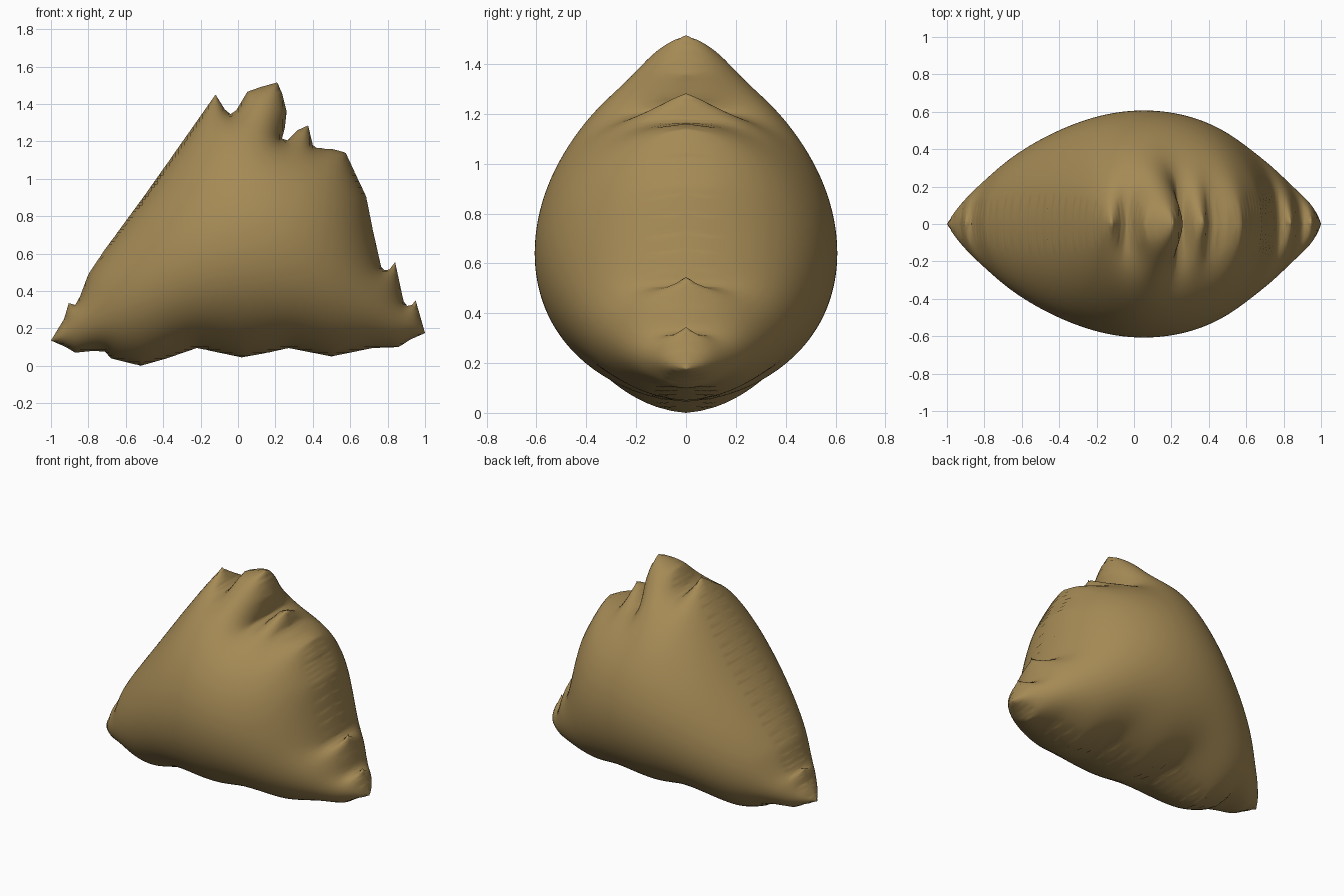
import bpy
import bmesh
from math import sqrt
from mathutils import Vector

CELL = 0.016      # spacing of the cloth grid
PUFF = 0.607      # greatest half thickness

# Seam outline (x, z), clockwise from the left tip
OUTLINE = [
    (-1, .135), (-.93, .25), (-.905, .335), (-.87, .325), (-.845, .37),
    (-.8, .49), (-.72, .61), (-.5, .91), (-.12, 1.45), (-.07, 1.37),
    (-.04, 1.345), (-.01, 1.365), (.05, 1.465), (.12, 1.49), (.21, 1.515),
    (.235, 1.46), (.26, 1.36), (.25, 1.27), (.235, 1.215), (.265, 1.205),
    (.32, 1.26), (.375, 1.285), (.4, 1.18), (.42, 1.165), (.5, 1.16),
    (.575, 1.14), (.685, .905), (.72, .73), (.765, .53), (.785, .51),
    (.81, .515), (.84, .555), (.885, .345), (.905, .32), (.93, .325),
    (.95, .35), (1, .175), (.92, .14), (.86, .1), (.72, .095), (.5, .05),
    (.27, .095), (.16, .07), (.02, .045), (-.1, .07), (-.22, .095),
    (-.38, .04), (-.52, 0), (-.68, .04), (-.71, .075), (-.77, .08),
    (-.87, .07), (-.92, .1),
]


def cut_grid(bm, axis, start, end):
    """Slice the flat panel into strips across one axis."""
    normal = Vector((0, 0, 0))
    normal[axis] = 1
    pos = start + CELL * 0.5
    while pos < end:
        geom = bm.verts[:] + bm.edges[:] + bm.faces[:]
        bmesh.ops.bisect_plane(bm, geom=geom, dist=1e-4,
                               plane_co=normal * pos, plane_no=normal)
        pos += CELL


def inflate(bm):
    """Puff the panel like a membrane under even pressure, pinned at the rim."""
    bm.verts.index_update()
    count = len(bm.verts)
    links = [{} for _ in range(count)]
    load = [0.0] * count
    for face in bm.faces:
        area = face.calc_area()
        if area < 1e-9:
            continue
        a, b, c = face.verts
        for p, q, apex in ((a, b, c), (b, c, a), (c, a, b)):
            weight = (p.co - apex.co).dot(q.co - apex.co) / (4 * area)
            for i, j in ((p.index, q.index), (q.index, p.index)):
                links[i][j] = links[i].get(j, 0.0) + weight
            load[apex.index] += area / 3
    rows = []
    for v in bm.verts:
        i = v.index
        total = sum(links[i].values())
        if not v.is_boundary and total > 1e-9:
            rows.append((i, load[i], total, list(links[i].items())))
    height = [0.0] * count
    for _ in range(300):
        for i, force, total, near in rows:
            pull = force
            for j, w in near:
                pull += w * height[j]
            height[i] += 1.92 * (pull / total - height[i])
    top = max(height)
    for v in bm.verts:
        v.co.y = -PUFF * sqrt(max(height[v.index], 0) / top)


scene_cube = bpy.context.scene.objects.get("Cube")
if scene_cube:
    bpy.data.objects.remove(scene_cube, do_unlink=True)

# Cloth colour
cloth = bpy.data.materials.new("tan_cloth")
cloth.use_nodes = True
tan = (0.376, 0.254, 0.091, 1)
cloth.diffuse_color = tan
cloth.node_tree.nodes["Principled BSDF"].inputs["Base Color"].default_value = tan

# Front panel: outline cut into a fine grid, then puffed out
bm = bmesh.new()
bm.faces.new([bm.verts.new((x, 0, z)) for x, z in reversed(OUTLINE)])
cut_grid(bm, 0, -1, 1)
cut_grid(bm, 2, 0, 1.52)
bmesh.ops.remove_doubles(bm, verts=bm.verts[:], dist=CELL * 0.15)
bmesh.ops.triangulate(bm, faces=bm.faces[:])
inflate(bm)
for face in bm.faces:
    face.smooth = True
mesh = bpy.data.meshes.new("puffed_sack")
bm.to_mesh(mesh)
bm.free()
mesh.materials.append(cloth)
sack = bpy.data.objects.new("puffed_sack", mesh)
bpy.context.collection.objects.link(sack)

# Back panel, sewn to the front along the seam
mirror = sack.modifiers.new("back_panel", 'MIRROR')
mirror.use_axis = (False, True, False)
mirror.merge_threshold = 0.0005
